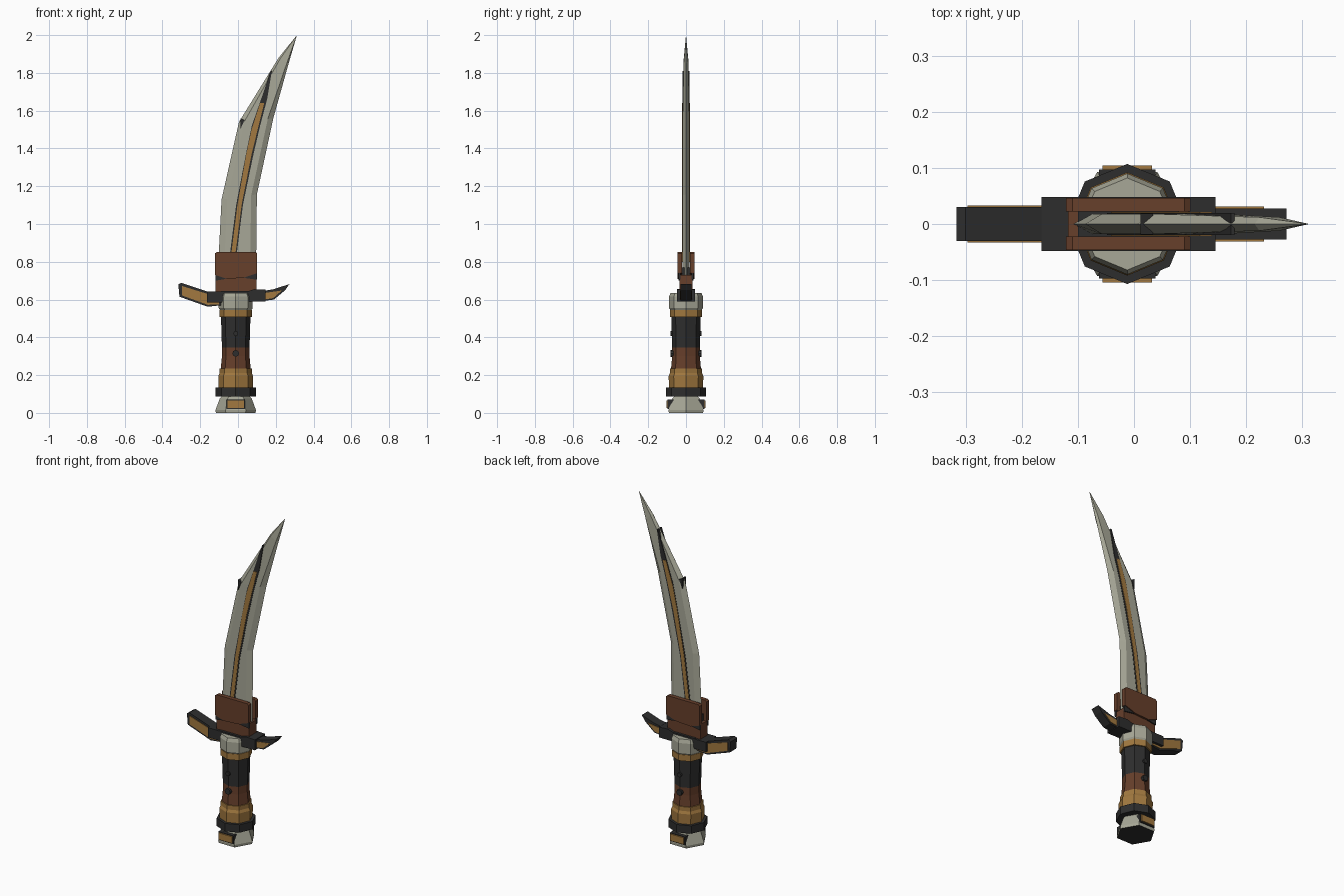
import bpy, bmesh, math

cube = bpy.data.objects.get("Cube")
if cube:
    bpy.data.objects.remove(cube, do_unlink=True)


def material(name, rgb):
    m = bpy.data.materials.new(name)
    m.use_nodes = True
    m.diffuse_color = (*rgb, 1)
    m.node_tree.nodes["Principled BSDF"].inputs["Base Color"].default_value = (*rgb, 1)
    return m


steel = material("pale steel", (.39, .39, .31))
gold = material("old gold", (.36, .19, .05))
brown = material("brown leather", (.135, .05, .024))
black = material("black iron", (.027, .027, .027))
CX = -.012  # grip axis


def finish(bm, name, *mats):
    bmesh.ops.recalc_face_normals(bm, faces=bm.faces)
    me = bpy.data.meshes.new(name)
    bm.to_mesh(me)
    bm.free()
    for m in mats:
        me.materials.append(m)
    ob = bpy.data.objects.new(name, me)
    bpy.context.collection.objects.link(ob)
    return ob


def prism(name, outline, y0, y1, mat):
    """Extrude an x-z outline from y0 to y1."""
    bm = bmesh.new()
    a, b = ([bm.verts.new((x, y, z)) for x, z in outline] for y in (y0, y1))
    bm.faces.new(a)
    bm.faces.new(b)
    for i in range(len(a)):
        j = (i + 1) % len(a)
        bm.faces.new((a[i], a[j], b[j], b[i]))
    return finish(bm, name, mat)


def slab(name, outline, half, mat):
    return prism(name, outline, -half, half, mat)


def rect(x0, x1, z0, z1):
    return [(x0, z0), (x1, z0), (x1, z1), (x0, z1)]


def turned(name, profile, mat, sides=8, base=None):
    """Faceted stack of rings given as (radius, z)."""
    bm = bmesh.new()
    rings = [[bm.verts.new((CX + r * math.cos(math.tau * i / sides),
                            r * math.sin(math.tau * i / sides), z))
              for i in range(sides)] for r, z in profile]
    for lo, hi in zip(rings, rings[1:]):
        for i in range(sides):
            j = (i + 1) % sides
            bm.faces.new((lo[i], lo[j], hi[j], hi[i]))
    bottom = bm.faces.new(rings[0])
    bm.faces.new(rings[-1])
    if base:
        bottom.material_index = 1
    return finish(bm, name, mat, *([base] if base else []))


# Blade: flat sides with a bevel along both edges, closing to a point
left = [(-.108, .72), (-.087, 1.13), (.005, 1.54), (.215, 1.88)]
right = [(.095, .72), (.10, 1.157), (.187, 1.56), (.268, 1.85)]
section = [(0, 0), (.16, -1), (.84, -1), (1, 0), (.84, 1), (.16, 1)]
bm = bmesh.new()
rows = []
for (lx, lz), (rx, rz), t in zip(left, right, (.018, .018, .018, .012)):
    rows.append([bm.verts.new((lx + (rx - lx) * u, t * s, lz + (rz - lz) * u))
                 for u, s in section])
tip = bm.verts.new((.312, 0, 2))
for lo, hi in zip(rows, rows[1:]):
    for i in range(6):
        j = (i + 1) % 6
        bm.faces.new((lo[i], lo[j], hi[j], hi[i]))
for i in range(6):
    bm.faces.new((rows[-1][i], rows[-1][(i + 1) % 6], tip))
bm.faces.new(rows[0])
finish(bm, "blade", steel)


# Gold inlay with a dark border along the blade
def ribbon(name, path, half, mat):
    outline = [(x - w, z) for x, z, w in path] + [(x + w, z) for x, z, w in reversed(path)]
    slab(name, outline, half, mat)


ribbon("inlay_border", [(-.03, .8, .018), (.008, 1.1, .018), (.062, 1.37, .02),
                        (.095, 1.52, .022), (.138, 1.66, .016), (.176, 1.81, .003)], .0195, black)
ribbon("inlay", [(-.03, .8, .011), (.008, 1.1, .011), (.058, 1.37, .014),
                 (.088, 1.5, .016), (.128, 1.64, .011)], .0215, gold)
slab("edge_nick", [(.012, 1.5), (.034, 1.55), (.012, 1.56)], .0185, black)

# Leather throat: two cheeks around the blade above a narrower block
throat_low = [(-.118, .64), (.098, .64), (.098, .73), (-.118, .73)]
slab("throat_block", throat_low, .034, brown)
slab("throat_core", rect(-.10, .08, .7, .77), .023, black)
for s, side in ((-1, "front"), (1, "back")):
    prism(side + "_cheek", [(-.121, .73), (-.06, .71), (.03, .715), (.101, .74),
                            (.101, .845), (.09, .853), (-.11, .853), (-.121, .845)],
          s * .022, s * .046, brown)
    prism(side + "_left_seam", [(.03, .715), (.1, .705), (.1, .74)], s * .03, s * .041, black)
    prism(side + "_right_seam", [(-.12, .7), (-.06, .71), (-.12, .735)], s * .03, s * .041, black)

# Crossguard with a broad quillon on one side and a pointed one on the other
slab("guard_right_block", rect(-.165, -.085, .585, .643), .048, black)
slab("guard_left_block", [(.05, .59), (.145, .59), (.145, .652), (.085, .655), (.05, .643)],
     .048, black)
slab("guard_bridge", rect(-.09, .06, .59, .645), .048, black)
slab("right_quillon", [(-.31, .615), (-.16, .562), (-.09, .57), (-.09, .64), (-.165, .643),
                       (-.3, .688), (-.316, .68)], .03, black)
slab("right_quillon_panel", [(-.297, .622), (-.16, .572), (-.10, .575), (-.10, .63),
                             (-.168, .632), (-.297, .672)], .033, gold)
slab("left_quillon", [(.13, .592), (.19, .6), (.25, .65), (.272, .682), (.19, .655),
                      (.13, .645)], .028, black)
slab("left_quillon_panel", [(.14, .6), (.187, .608), (.232, .648), (.19, .642),
                            (.14, .635)], .031, gold)

# Collar, grip and rings
turned("collar", [(.08, .54), (.09, .555), (.09, .615), (.082, .636)], steel)
turned("upper_ring", [(.086, .508), (.086, .545)], gold)
turned("upper_grip", [(.073, .345), (.078, .51)], black)
turned("lower_grip", [(.08, .225), (.073, .3), (.073, .345)], brown)
turned("lower_ring_step", [(.085, .2), (.085, .235)], gold)
turned("lower_ring", [(.09, .13), (.092, .195), (.085, .21)], gold)
turned("dark_ring", [(.107, .088), (.107, .135)], black)

# Flared pommel with a black base and gold lugs
turned("pommel", [(.105, 0), (.107, .015), (.085, .075), (.07, .09)], steel, 6, black)
for s, side in ((-1, "front"), (1, "back")):
    prism(side + "_lug_frame", rect(CX - .05, CX + .05, .02, .07), s * .06, s * .097, black)
    prism(side + "_lug", rect(CX - .044, CX + .044, .026, .066), s * .06, s * .104, gold)
    # Grip studs
    for z, r in ((.315, .018), (.42, .013)):
        stud = [(CX + r * math.cos(math.tau * i / 8), z + r * math.sin(math.tau * i / 8))
                for i in range(8)]
        prism(side + "_stud", stud, s * .06, s * .083, black)
